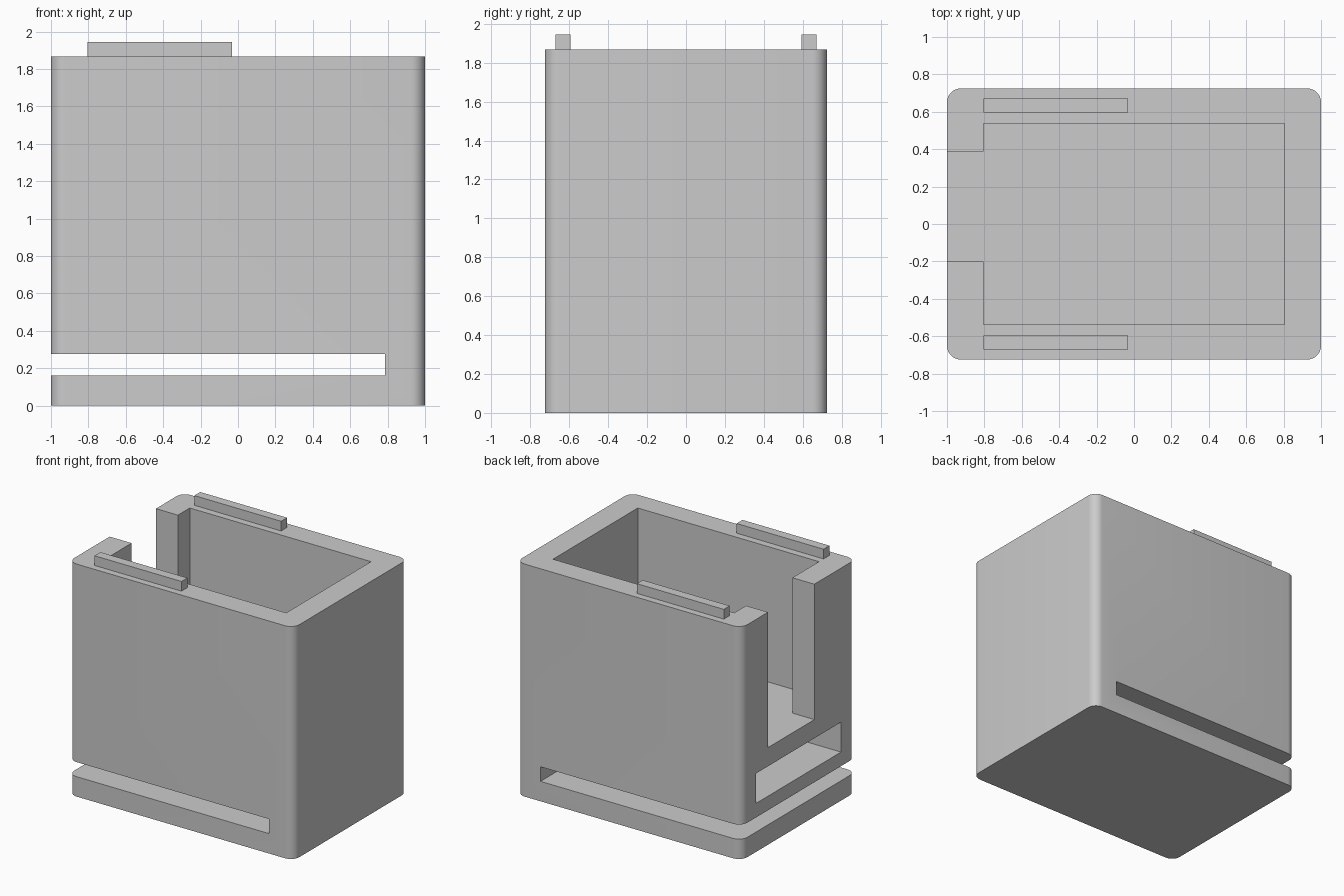
import bpy
import bmesh
from mathutils import Vector

default_cube = bpy.data.objects.get("Cube")
if default_cube:
    bpy.data.objects.remove(default_cube, do_unlink=True)

# Single plain grey finish
grey = bpy.data.materials.new("plain grey")
grey.use_nodes = True
COLOUR = (0.6, 0.6, 0.6, 1)
grey.diffuse_color = COLOUR
grey.node_tree.nodes["Principled BSDF"].inputs["Base Color"].default_value = COLOUR


def box(name, low, high, corner_radius=0):
    """Box between two corners, with optional rounded vertical edges."""
    low, high = Vector(low), Vector(high)
    bm = bmesh.new()
    bmesh.ops.create_cube(bm, size=1)
    bmesh.ops.scale(bm, vec=high - low, verts=bm.verts)
    bmesh.ops.translate(bm, vec=(low + high) / 2, verts=bm.verts)
    if corner_radius:
        upright = [e for e in bm.edges
                   if abs(e.verts[0].co.z - e.verts[1].co.z) > 0.01]
        bmesh.ops.bevel(bm, geom=upright, offset=corner_radius, segments=8,
                        profile=0.5, affect="EDGES")
    mesh = bpy.data.meshes.new(name)
    bm.to_mesh(mesh)
    bm.free()
    mesh.materials.append(grey)
    obj = bpy.data.objects.new(name, mesh)
    bpy.context.collection.objects.link(obj)
    return obj


def activate(obj):
    bpy.ops.object.select_all(action="DESELECT")
    obj.select_set(True)
    bpy.context.view_layer.objects.active = obj


def cut(target, low, high):
    """Remove a box-shaped volume from the target."""
    cutter = box("cutter", low, high)
    cutter.hide_render = True
    mod = target.modifiers.new("cut", "BOOLEAN")
    mod.operation = "DIFFERENCE"
    mod.solver = "EXACT"
    mod.object = cutter
    activate(target)
    bpy.ops.object.modifier_apply(modifier=mod.name)
    bpy.data.objects.remove(cutter, do_unlink=True)


HALF_X, HALF_Y, TOP = 1.0, 0.725, 1.867
INNER_X, INNER_Y, FLOOR = 0.805, 0.538, 0.78
OUT = 1.2  # beyond the outer walls

# Housing with rounded upright corners
housing = box("housing", (-HALF_X, -HALF_Y, 0), (HALF_X, HALF_Y, TOP), 0.075)

# Open upper compartment, and the notch in its side wall
cut(housing, (-INNER_X, -INNER_Y, FLOOR), (INNER_X, INNER_Y, 2.2))
cut(housing, (-OUT, -0.2, FLOOR), (0, 0.388, 2.2))

# Lower compartment, open at the side
cut(housing, (-OUT, -INNER_Y, 0.39), (INNER_X, INNER_Y, 0.63))

# Slot running right through near the base
cut(housing, (-OUT, -OUT, 0.16), (0.785, OUT, 0.277))

activate(housing)
bpy.ops.object.shade_smooth_by_angle(angle=0.6)

# Pair of rails on the rim
for name, side in (("front_rail", -1), ("back_rail", 1)):
    inner, outer = sorted((side * 0.595, side * 0.67))
    box(name, (-INNER_X, inner, TOP), (-0.033, outer, 1.945))
